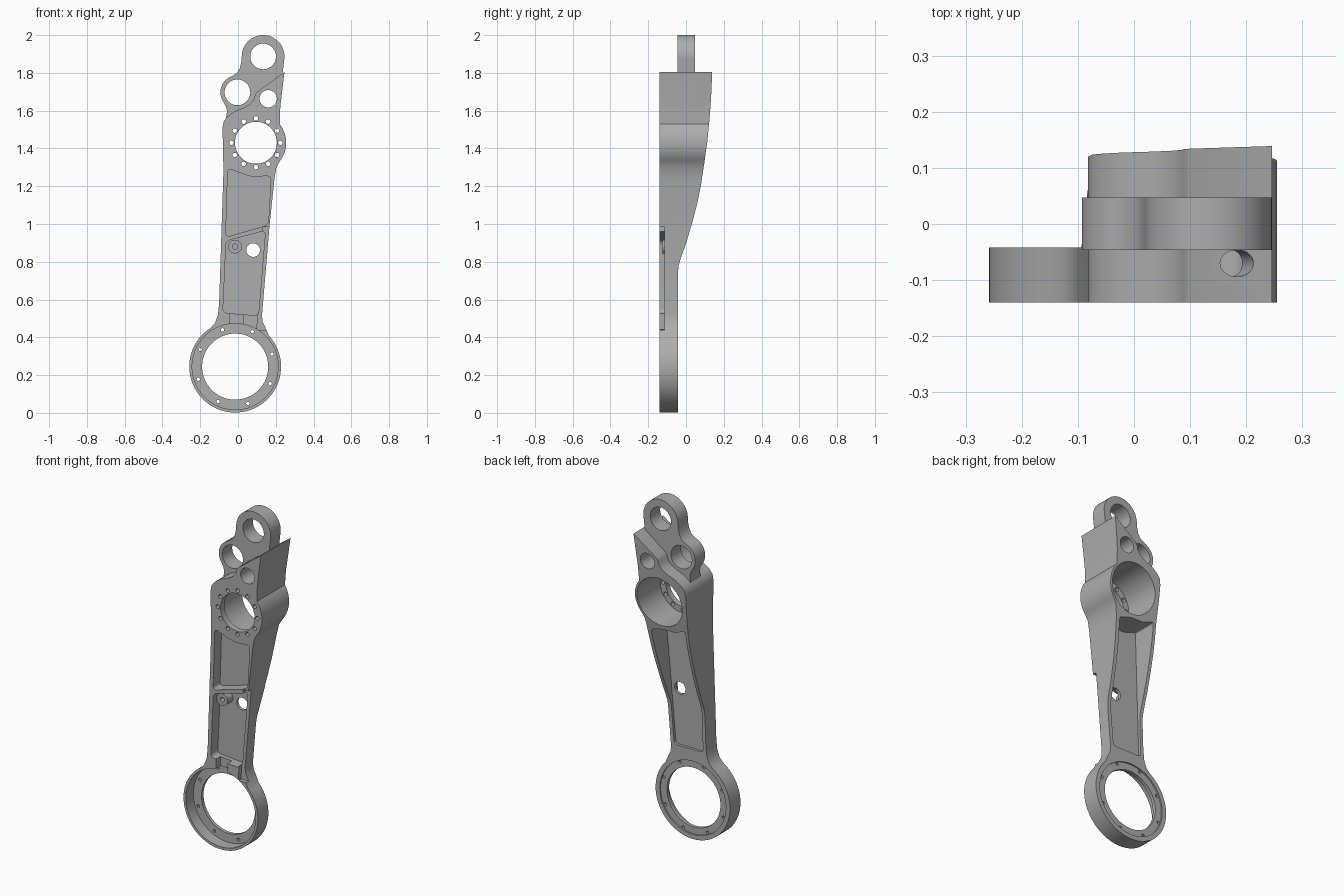
import bpy, bmesh
from math import cos, sin, radians
from mathutils import Vector

cube = bpy.data.objects.get("Cube")
if cube:
    bpy.data.objects.remove(cube, do_unlink=True)

metal = bpy.data.materials.new("grey metal")
metal.use_nodes = True
metal.diffuse_color = (0.42, 0.42, 0.42, 1)
metal.node_tree.nodes["Principled BSDF"].inputs["Base Color"].default_value = (0.42, 0.42, 0.42, 1)

FRONT, BACK = -0.14, 0.2
RING, HUB = (-0.015, 0.245), (0.095, 1.43)


def arc(c, r, a0, a1, n=24):
    angles = [radians(a0 + (a1 - a0) * i / n) for i in range(n + 1)]
    return [(c[0] + r * cos(a), c[1] + r * sin(a)) for a in angles]


def circle(c, r, n=48):
    return arc(c, r, 0, 360, n)[:-1]


def rounded(points, r, n=5):
    """Round every corner of a polygon with a short quadratic curve."""
    pts, out = [Vector(p) for p in points], []
    for i, p in enumerate(pts):
        a, b = pts[i - 1] - p, pts[(i + 1) % len(pts)] - p
        a = p + a.normalized() * min(r, a.length * 0.45)
        b = p + b.normalized() * min(r, b.length * 0.45)
        for k in range(n + 1):
            t = k / n
            out.append(tuple(a * (1 - t) ** 2 + p * 2 * t * (1 - t) + b * t * t))
    return out


def prism(name, pts, lo, hi, axis="y"):
    """Extrude an outline: (x, z) along y, or (y, z) along x."""
    place = (lambda p, d: (p[0], d, p[1])) if axis == "y" else (lambda p, d: (d, p[0], p[1]))
    bm = bmesh.new()
    face = bm.faces.new([bm.verts.new(place(p, lo)) for p in pts])
    ext = bmesh.ops.extrude_face_region(bm, geom=[face])
    offset = Vector(place((0, 0), hi - lo))
    bmesh.ops.translate(bm, vec=offset, verts=[v for v in ext["geom"] if isinstance(v, bmesh.types.BMVert)])
    bmesh.ops.recalc_face_normals(bm, faces=bm.faces)
    mesh = bpy.data.meshes.new(name)
    bm.to_mesh(mesh)
    bm.free()
    mesh.materials.append(metal)
    obj = bpy.data.objects.new(name, mesh)
    bpy.context.collection.objects.link(obj)
    return obj


def combine(target, tool, operation):
    mod = target.modifiers.new(operation, "BOOLEAN")
    mod.operation, mod.solver, mod.object = operation, "EXACT", tool
    bpy.context.view_layer.objects.active = target
    bpy.ops.object.modifier_apply(modifier=mod.name)
    bpy.data.objects.remove(tool, do_unlink=True)


def cut(pts, lo=-0.3, hi=0.3):
    combine(arm, prism("cutter", pts, lo, hi), "DIFFERENCE")


# Arm outline: bottom ring, tapered beam, bearing hub and slanted head
right_flare = rounded([(0.15, 0.44), (0.126, 0.47), (0.13, 0.54)], 0.02)
outline = arc(RING, 0.243, 129, 403, 64)
outline += [(0.145, 0.452), (0.131, 0.48), (0.127, 0.515), (0.166, 0.98), (0.193, 1.24), (0.203, 1.3)]
outline += arc(HUB, 0.16, -38, 38, 14)
outline += [(0.222, 1.565), (0.224, 1.62), (0.246, 1.805), (0.1, 1.698), (0.09, 1.685), (0.085, 1.66),
            (0.065, 1.635), (0.03, 1.615), (-0.02, 1.595), (-0.055, 1.57), (-0.075, 1.545),
            (-0.082, 1.51), (-0.077, 1.28), (-0.1, 0.58), (-0.106, 0.52), (-0.122, 0.475), (-0.145, 0.45)]
arm = prism("linkage_arm", outline, FRONT, BACK)

# Back face swells smoothly from the thin ring end to the thick head
swell = [(-0.042, -0.1), (-0.042, 0.75), (-0.038, 0.785), (-0.02, 0.84), (0.004, 0.91), (0.034, 1.01),
         (0.06, 1.11), (0.08, 1.21), (0.095, 1.31), (0.112, 1.43), (0.124, 1.55), (0.133, 1.67), (0.14, 1.83)]
combine(arm, prism("side_profile", [(-0.3, 1.83), (-0.3, -0.1)] + swell, -0.5, 0.5, "x"), "INTERSECT")

# Two-eyed lug plate
lug = arc((0.133, 1.887), 0.113, -8, 172, 32)
lug += [(0.018, 1.86), (0.01, 1.825), (-0.005, 1.8), (-0.025, 1.787)]
lug += arc((-0.003, 1.697), 0.09, 112, 212, 20)
lug += [(-0.065, 1.625), (-0.058, 1.6), (-0.062, 1.57), (-0.07, 1.5), (0.19, 1.5), (0.215, 1.62)]
combine(arm, prism("lug_plate", lug, -0.046, 0.047), "UNION")
for eye in ((0.133, 1.887), (-0.003, 1.697)):
    cut(circle(eye, 0.068))

# Bearing bore with bolted front flange
cut(circle(HUB, 0.147, 64), -0.105, 0.3)
cut(circle(HUB, 0.111, 64))
for x, z in arc(HUB, 0.129, 0, 330, 11):
    cut(circle((x, z), 0.012, 14))

# Bottom ring: deep front recess, shallow back recess, bore and bolts
cut(circle(RING, 0.228, 64), -0.3, -0.07)
cut(circle(RING, 0.216, 64), -0.05, 0.3)
cut(circle(RING, 0.175, 64))
for x, z in arc(RING, 0.206, 19, 334, 7):
    cut(circle((x, z), 0.009, 12))

# Front pockets either side of a slanted rib
cut(rounded([(-0.054, 1.295), (-0.065, 0.93), (0.16, 0.995), (0.175, 1.255), (0.07, 1.25), (0.01, 1.27)], 0.025),
    -0.3, -0.075)
cut(rounded([(-0.063, 0.91), (-0.08, 0.53), (0.108, 0.515), (0.145, 0.965)], 0.025), -0.3, -0.075)

# Lowered side wall and cable channel into the ring
cut([(0.1, 0.44), (0.3, 0.44), (0.3, 0.985), (0.13, 0.985), (0.13, 0.94)], -0.3, -0.115)
cut([(-0.045, 0.44), (0.03, 0.44), (0.03, 0.54), (-0.045, 0.54)], -0.3, -0.1)

# Deep back pocket
cut(rounded([(-0.082, 0.53), (0.106, 0.53), (0.145, 0.98), (0.17, 1.24), (0.09, 1.262),
             (0.01, 1.262), (-0.058, 1.29)], 0.02), -0.058, 0.3)

# Through holes in the web and head
cut(circle((0.08, 0.862), 0.036, 32))
cut(circle((0.16, 1.663), 0.046, 32))

# Screw boss in the lower pocket
boss = prism("screw_boss", circle((-0.016, 0.88), 0.036, 32), -0.125, -0.065)
combine(arm, boss, "UNION")
cut(circle((-0.016, 0.88), 0.014, 20), -0.3, -0.08)

# Drilled passage from the slanted head face to the head hole
bpy.ops.mesh.primitive_cylinder_add(vertices=28, radius=0.024, depth=0.2)
drill = bpy.context.object
start, end = Vector((0.2, -0.07, 1.83)), Vector((0.16, -0.07, 1.66))
drill.location = (start + end) / 2
drill.rotation_euler = (start - end).to_track_quat("Z", "Y").to_euler()
drill.data.materials.append(metal)
combine(arm, drill, "DIFFERENCE")

bpy.ops.object.select_all(action="DESELECT")
arm.select_set(True)
bpy.context.view_layer.objects.active = arm
bpy.ops.object.shade_smooth_by_angle(angle=radians(30))
